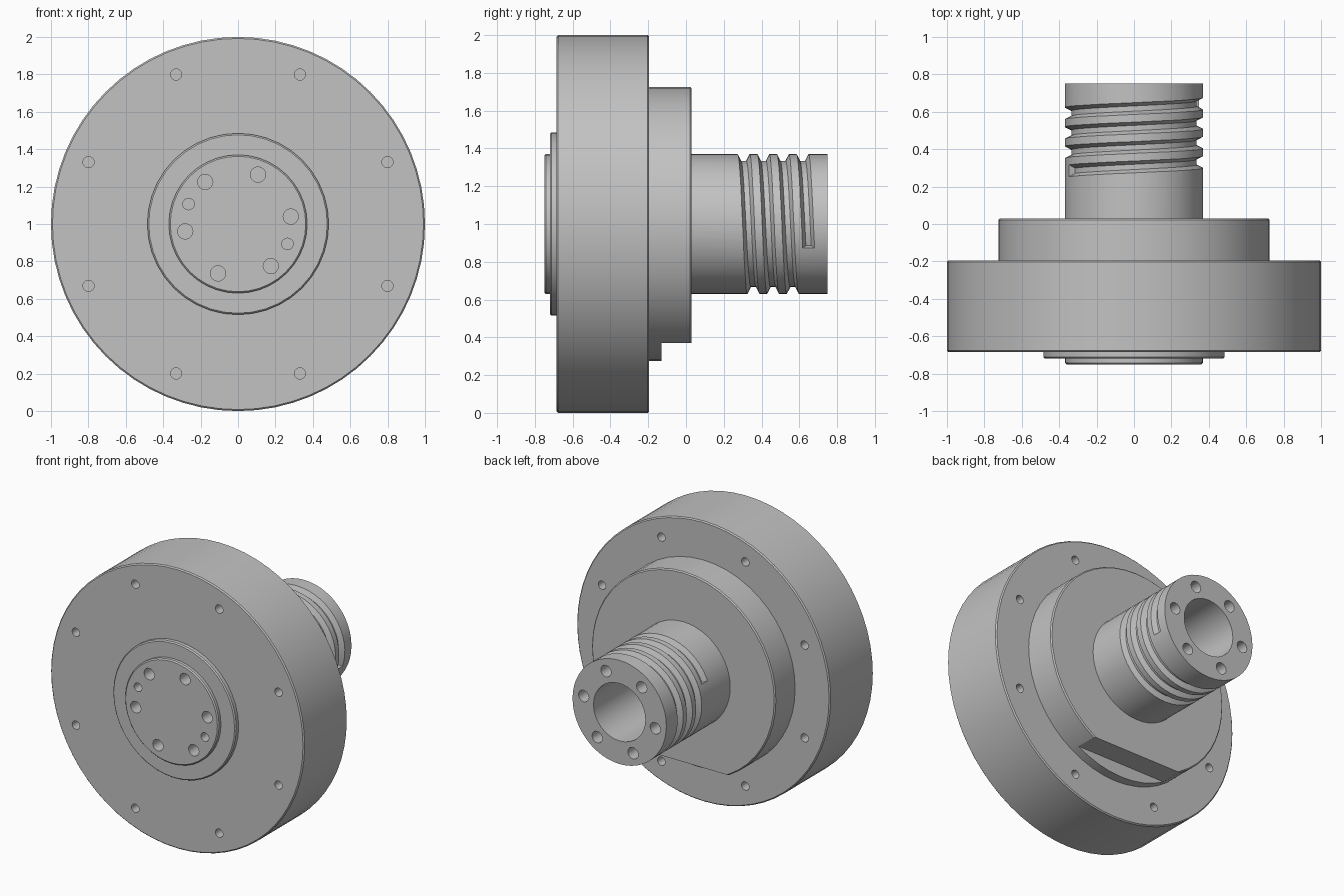
import bpy, bmesh
from math import sin, cos, radians

cube = bpy.data.objects.get("Cube")
if cube:
    bpy.data.objects.remove(cube, do_unlink=True)

steel = bpy.data.materials.new("plain grey steel")
steel.use_nodes = True
grey = (0.54, 0.54, 0.54, 1)
steel.diffuse_color = grey
steel.node_tree.nodes["Principled BSDF"].inputs["Base Color"].default_value = grey

AXIS_Z = 1.0


def polar(r, angle):
    return r * cos(radians(angle)), AXIS_Z + r * sin(radians(angle))


def skin(bm, rings, closed=True):
    """Bridge equal rings of points and cap both ends."""
    rings = [[bm.verts.new(p) for p in ring] for ring in rings]
    n = len(rings[0])
    for a, b in zip(rings, rings[1:]):
        for i in range(n):
            j = (i + 1) % n
            bm.faces.new((a[i], a[j], b[j], b[i]))
    bm.faces.new(rings[0])
    bm.faces.new(rings[-1])


def turn(bm, profile, sides, cx=0, cz=AXIS_Z):
    """Revolve (radius, y) points round an axis along y."""
    skin(bm, [[(cx + r * cos(radians(360 * i / sides)), y,
                cz + r * sin(radians(360 * i / sides))) for i in range(sides)]
              for r, y in profile])


def make(name, bm):
    bmesh.ops.recalc_face_normals(bm, faces=bm.faces)
    mesh = bpy.data.meshes.new(name)
    bm.to_mesh(mesh)
    bm.free()
    mesh.materials.append(steel)
    ob = bpy.data.objects.new(name, mesh)
    bpy.context.collection.objects.link(ob)
    return ob


def turned_part(name, profile, sides):
    bm = bmesh.new()
    turn(bm, profile, sides)
    return make(name, bm)


def drills(name, circle, radius, y0, y1, angles):
    bm = bmesh.new()
    for a in angles:
        turn(bm, [(radius, y0), (radius, y1)], 16, *polar(circle, a))
    return make(name, bm)


def activate(ob):
    bpy.ops.object.select_all(action='DESELECT')
    ob.select_set(True)
    bpy.context.view_layer.objects.active = ob


def cut(ob, *cutters):
    activate(ob)
    for c in cutters:
        c.hide_render = True
        mod = ob.modifiers.new("cut", 'BOOLEAN')
        mod.operation = 'DIFFERENCE'
        mod.solver = 'EXACT'
        mod.object = c
        bpy.ops.object.modifier_apply(modifier=mod.name)


def disc_profile(r, y0, y1, c0=0.008, c1=0.008):
    """Disc with a small chamfer on each end."""
    points = [(r - c0, y0)] if c0 else []
    points += [(r, y0 + c0), (r, y1 - c1)]
    return points + ([(r - c1, y1)] if c1 else [])


# Turned parts
housing = turned_part("housing", disc_profile(1.0, -0.685, -0.195), 64)
flange = turned_part("rear_flange", disc_profile(0.725, -0.215, 0.03, 0), 48)
front_ring = turned_part("front_ring", disc_profile(0.485, -0.72, -0.68, 0.008, 0), 40)
front_disc = turned_part("front_disc", disc_profile(0.37, -0.75, -0.715, 0.008, 0), 40)
shaft = turned_part("shaft", [(0.37, -0.17), (0.37, 0.75)], 48)

# Cutters: rim bolt holes, hub holes, shaft end holes and bore
rim_angles = [22.5 + 45 * i for i in range(8)]
hex_angles = [8 + 60 * i for i in range(6)]
rim_front = drills("rim_front_cutter", 0.865, 0.03, -0.8, -0.55, rim_angles)
rim_back = drills("rim_back_cutter", 0.865, 0.03, -0.33, -0.1, rim_angles)
hub_holes = drills("hub_hole_cutter", 0.285, 0.041, -0.85, -0.6, hex_angles)
pin_holes = drills("pin_hole_cutter", 0.285, 0.031, -0.85, -0.62, (158, 338))
end_holes = drills("end_hole_cutter", 0.285, 0.041, 0.55, 0.9, hex_angles)
bore = turned_part("bore_cutter", [(0.205, -0.14), (0.205, 0.9)], 32)

# Flat on the lower side of the flange
bm = bmesh.new()
bmesh.ops.create_cube(bm, size=1)
for v in bm.verts:
    v.co = (v.co.x * 2, 0.12 + v.co.y * 0.5, 0.12 + v.co.z * 0.5)
flat = make("flat_cutter", bm)

# Spiral groove cutter, swept round the shaft
section = [(0.40, -0.047), (0.335, -0.014), (0.335, 0.014), (0.40, 0.047)]
first_angle, turns, pitch, steps = 160, 3.5, 0.104, 168
rings = []
for s in range(steps + 1):
    t = turns * s / steps
    ring = []
    for r, dy in section:
        x, z = polar(r, first_angle - 360 * t)
        ring.append((x, 0.285 + pitch * t + dy, z))
    rings.append(ring)
bm = bmesh.new()
skin(bm, rings)
groove = make("groove_cutter", bm)

cut(housing, rim_front, rim_back, hub_holes, pin_holes)
cut(front_ring, hub_holes, pin_holes)
cut(front_disc, hub_holes, pin_holes)
cut(flange, flat, bore)
cut(shaft, groove, bore, end_holes)

for helper in (rim_front, rim_back, hub_holes, pin_holes, end_holes, bore, flat, groove):
    bpy.data.objects.remove(helper, do_unlink=True)

for part in (housing, flange, front_ring, front_disc, shaft):
    activate(part)
    bpy.ops.object.shade_smooth_by_angle(angle=radians(25))
